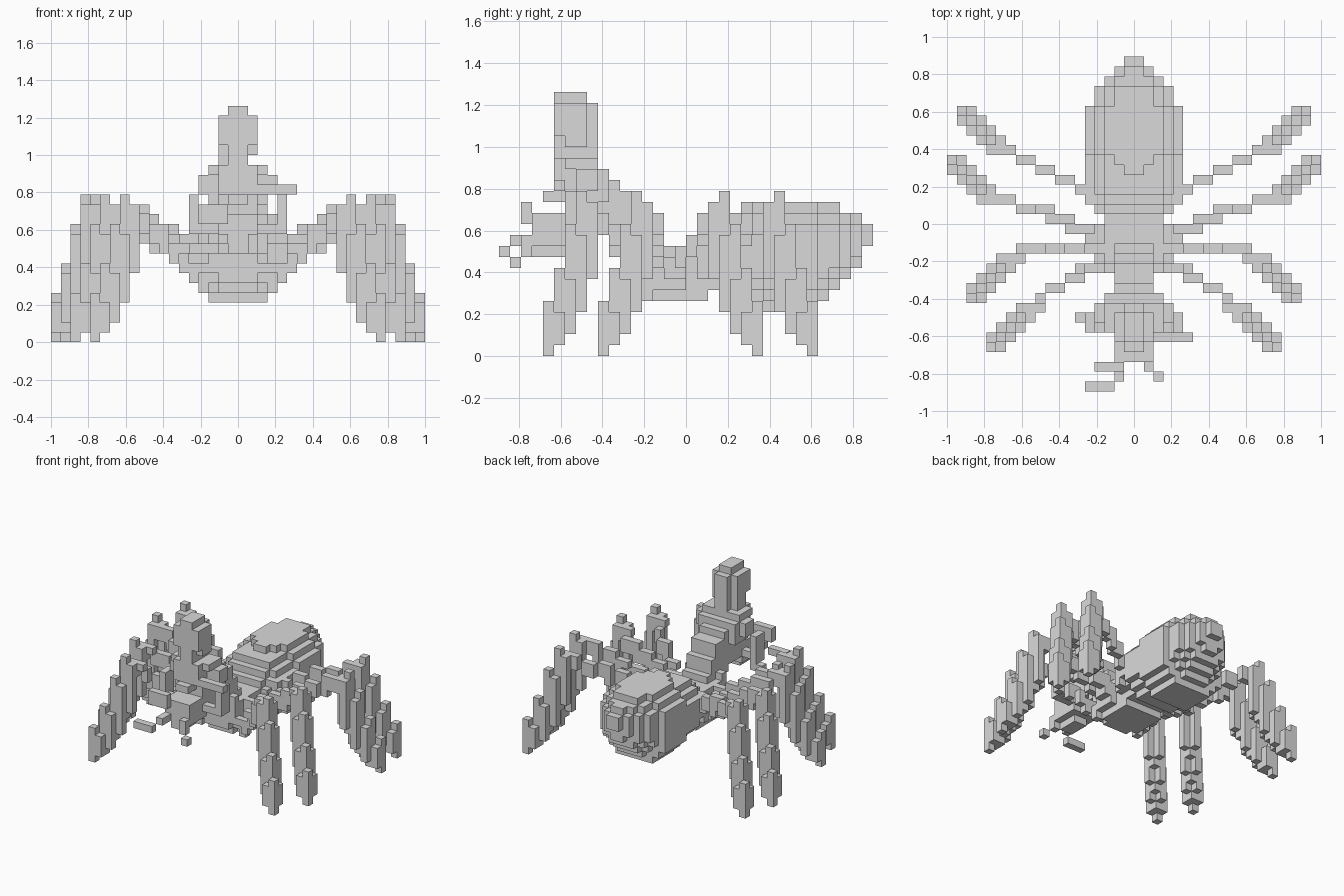
import bpy
import bmesh
from mathutils import Vector

cube = bpy.data.objects.get("Cube")
if cube:
    bpy.data.objects.remove(cube)

U = 1 / 19          # edge length of one block
taken = set()       # every occupied cell
parts = {}          # part name -> its cells

grey = bpy.data.materials.new("stone_grey")
grey.use_nodes = True
grey.diffuse_color = (0.7, 0.7, 0.7, 1)
grey.node_tree.nodes["Principled BSDF"].inputs["Base Color"].default_value = (0.7, 0.7, 0.7, 1)


def add(part, cells):
    new = set(cells) - taken
    taken.update(new)
    parts.setdefault(part, set()).update(new)


def box(part, x, y, z):
    """Fill whole cells between the (low, high) edges on each axis."""
    add(part, [(i, j, k) for i in range(*x) for j in range(*y) for k in range(*z)])


def slab(part, half, y, z):
    box(part, (-half, half), y, z)


def oval(part, y, half, low, high):
    """Fill a rounded cross-section in each row of the y range."""
    mid, rx, rz = (low + high) / 2, half + 0.2, (high - low) / 2 + 0.2
    add(part, [(i, j, k) for i in range(-half, half) for j in range(*y)
               for k in range(low, high)
               if ((i + 0.5) / rx) ** 2 + ((k + 0.5 - mid) / rz) ** 2 <= 1])


def leg(name, hip, knee):
    """Rising stepped thigh, then four tall columns stepping down to the foot."""
    cells = []
    side = 1 if name.startswith(("back", "rear")) else -1
    kx, ky = knee
    start, end = Vector(hip), Vector((kx - 1, ky - side + 0.4, 13))
    n = kx - 1 - hip[0]
    for s in range(n + 1):
        i, j, k = (round(v) for v in start.lerp(end, s / n))
        cells += [(i, j, k), (i, j, k - 1)]
        if s % 2:
            cells.append((i - 1, j, k))
    for s, (lo, hi) in enumerate(((6, 15), (3, 12), (1, 8), (0, 5))):
        x, y = kx + s, ky + side * s
        cells += [(x, y, k) for k in range(lo, hi)]
        for k in range(lo + 1, hi - 1):
            cells += [(x - 1, y, k), (x, y - side, k)]
    add(name + "_left", cells)
    add(name + "_right", [(-1 - i, j, k) for i, j, k in cells])


# Abdomen: blunt in front, tapering up to the tail
for y, half, low, high in (((1, 2), 4, 6, 11), ((2, 3), 5, 6, 12), ((3, 4), 5, 6, 13),
                           ((4, 7), 5, 5, 13), ((7, 12), 5, 4, 14), ((12, 13), 4, 5, 14),
                           ((13, 14), 4, 6, 14), ((14, 15), 3, 7, 13),
                           ((15, 16), 2, 8, 13), ((16, 17), 1, 10, 12)):
    oval("abdomen", y, half, low, high)
slab("abdomen", 1, (5, 6), (13, 14))
slab("abdomen", 2, (6, 7), (13, 14))

# Waist, thorax and hips
slab("waist", 3, (0, 2), (5, 10))
oval("thorax", (-3, 0), 4, 5, 10)
oval("thorax", (-4, -2), 3, 5, 11)
oval("thorax", (-5, -4), 3, 6, 12)
slab("hips", 5, (-2, 0), (7, 9))

# Upright torso leaning forward: one slab per row of blocks
for y, low, high in ((-4, 8, 13), (-5, 8, 15), (-6, 9, 15), (-7, 10, 16),
                     (-8, 11, 17), (-9, 11, 17), (-10, 11, 17), (-11, 10, 17),
                     (-12, 15, 17)):
    slab("torso", 2, (y, y + 1), (low, high))

# Shoulders
slab("shoulders", 4, (-10, -8), (15, 17))
slab("shoulders", 3, (-10, -7), (14, 17))
slab("shoulders", 3, (-11, -8), (17, 18))

# Tall head with a narrow crown and one notched side
box("head", (-2, 1), (-11, -9), (18, 20))
box("head", (1, 2), (-11, -9), (19, 20))
slab("head", 1, (-12, -11), (18, 20))
slab("head", 2, (-12, -9), (20, 23))
slab("head", 1, (-9, -8), (18, 23))
slab("head", 1, (-12, -9), (23, 24))
slab("neck", 2, (-12, -8), (17, 18))

# Arms: hanging forearms and a sideways bar
box("left_arm", (2, 6), (-12, -11), (15, 16))
box("left_arm", (4, 5), (-11, -9), (11, 15))
box("left_arm", (2, 5), (-11, -10), (11, 12))
box("right_arm", (-5, -4), (-11, -9), (11, 15))
box("right_arm", (-5, -2), (-11, -10), (11, 12))
box("right_arm", (-6, -4), (-10, -9), (10, 11))

# Front mouthparts and the loose blocks ahead of them
slab("mouth", 2, (-14, -11), (10, 13))
slab("mouth", 1, (-14, -11), (9, 10))
slab("chin", 1, (-13, -11), (14, 15))
box("right_feeler", (-4, -1), (-15, -14), (12, 14))
box("right_feeler", (-2, -1), (-16, -14), (10, 11))
box("left_feeler", (1, 2), (-15, -14), (9, 11))
box("loose_bar", (-5, -2), (-17, -16), (9, 10))
box("loose_block", (2, 3), (-16, -15), (8, 9))

# Four pairs of legs
leg("front_leg", (3, -4, 6), (11, -10))
leg("middle_leg", (3, -2.6, 8), (13, -5))
leg("back_leg", (4, -1.4, 8.6), (15, 3))
leg("rear_leg", (4, 3, 10), (14, 8))


# Turn each part's cells into a mesh with only its exposed sides
def build(name, cells):
    bm = bmesh.new()
    for cell in cells:
        for axis in range(3):
            for step in (-1, 1):
                near = list(cell)
                near[axis] += step
                if tuple(near) in taken:
                    continue
                a, b = (axis + 1) % 3, (axis + 2) % 3
                ring = []
                for da, db in ((0, 0), (1, 0), (1, 1), (0, 1))[::step]:
                    p = Vector(cell)
                    p[axis] += step > 0
                    p[a] += da
                    p[b] += db
                    ring.append(bm.verts.new(p * U))
                bm.faces.new(ring)
    bmesh.ops.remove_doubles(bm, verts=bm.verts, dist=U / 100)
    mesh = bpy.data.meshes.new(name)
    bm.to_mesh(mesh)
    bm.free()
    mesh.materials.append(grey)
    bpy.context.collection.objects.link(bpy.data.objects.new(name, mesh))


for name, cells in parts.items():
    if cells:
        build(name, cells)
